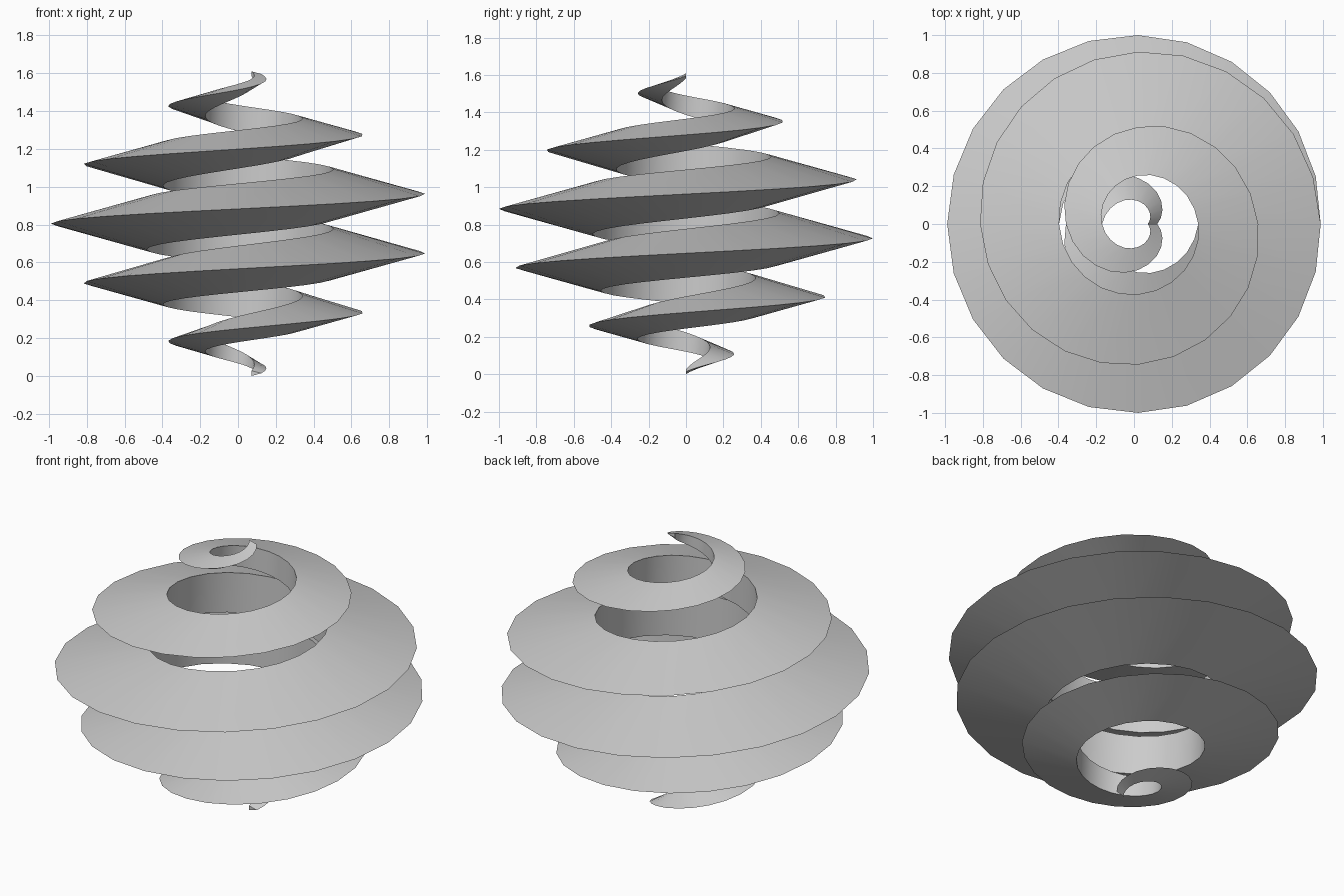
import bpy
import bmesh
from math import sin, cos, pi, tau, radians

TURNS = 5
STEPS = 24            # segments per turn
PITCH = 0.3165        # rise per turn
CORE = 0.5            # inner wall radius as a share of the outer radius
HALF = 0.135          # half height of the inner wall as a share of the radius
SHIFT_X = 0.022       # centres the bounds on x


def outer_radius(t):
    """Radius of the blade edge, swelling in the middle of the helix."""
    return 0.101 + 0.91 * sin(pi * t / TURNS)


def section(bm, t):
    """One triangular cross-section: sharp outer edge and upright inner wall."""
    r = outer_radius(t)
    a = tau * t
    z = 0.101 * HALF + PITCH * t
    profile = ((r, 0), (r * CORE, r * HALF), (r * CORE, -r * HALF))
    return [bm.verts.new((d * cos(a) + SHIFT_X, d * sin(a), z + h))
            for d, h in profile]


# Remove the default object
cube = bpy.data.objects.get("Cube")
if cube:
    bpy.data.objects.remove(cube, do_unlink=True)

# Plain grey material
grey = bpy.data.materials.new("light_grey")
grey.use_nodes = True
colour = (0.6, 0.6, 0.6, 1)
grey.diffuse_color = colour
for node in grey.node_tree.nodes:
    if node.type == 'BSDF_PRINCIPLED':
        node.inputs["Base Color"].default_value = colour

# Sweep the scaled triangle along the helix and cap both ends
bm = bmesh.new()
rings = [section(bm, i / STEPS) for i in range(TURNS * STEPS + 1)]
for low, high in zip(rings, rings[1:]):
    for i in range(3):
        j = (i + 1) % 3
        bm.faces.new((low[i], low[j], high[j], high[i]))
bm.faces.new(rings[0])
bm.faces.new(rings[-1])
bmesh.ops.recalc_face_normals(bm, faces=bm.faces)

mesh = bpy.data.meshes.new("spiral_blade")
bm.to_mesh(mesh)
bm.free()
mesh.materials.append(grey)
blade = bpy.data.objects.new("spiral_blade", mesh)
bpy.context.collection.objects.link(blade)

# Smooth along the sweep, crisp at the blade edges
bpy.ops.object.select_all(action='DESELECT')
blade.select_set(True)
bpy.context.view_layer.objects.active = blade
bpy.ops.object.shade_smooth_by_angle(angle=radians(30))
